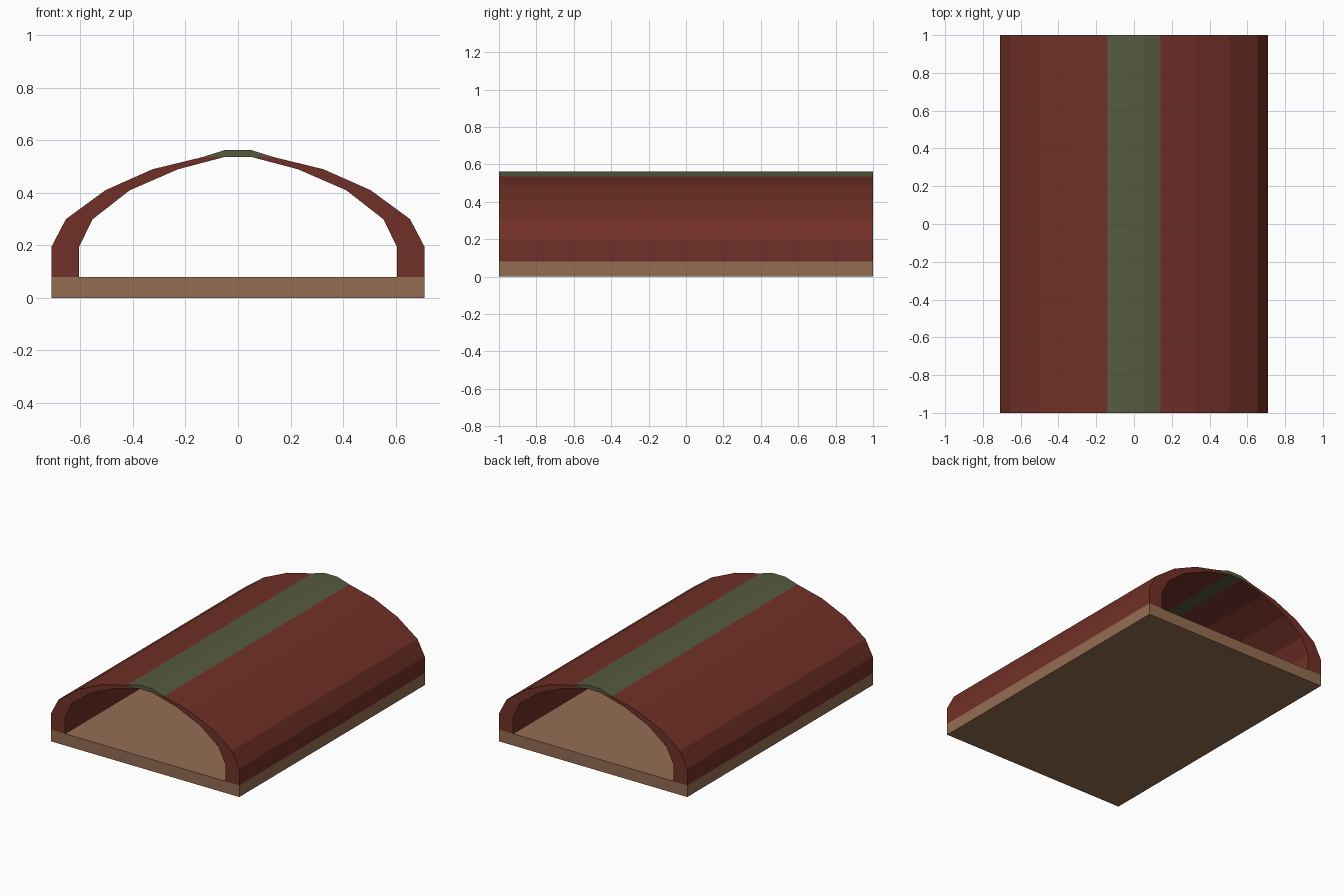
import bpy
import bmesh

if "Cube" in bpy.data.objects:
    bpy.data.objects.remove(bpy.data.objects["Cube"])


def material(name, rgb):
    m = bpy.data.materials.new(name)
    m.diffuse_color = (*rgb, 1.0)
    m.use_nodes = True
    m.node_tree.nodes["Principled BSDF"].inputs["Base Color"].default_value = m.diffuse_color
    return m


RED = material("dark red", (0.165, 0.030, 0.020))
GREEN = material("moss green", (0.092, 0.105, 0.052))
WOOD = material("wood brown", (0.300, 0.152, 0.086))

BASE_TOP = 0.08
HALF_LENGTH = 1.0


def extrude_profile(name, points, mat):
    """Extrude an x-z outline along the full length, closed by end caps."""
    bm = bmesh.new()
    face = bm.faces.new([bm.verts.new((x, -HALF_LENGTH, z)) for x, z in points])
    out = bmesh.ops.extrude_face_region(bm, geom=[face])
    moved = [v for v in out["geom"] if isinstance(v, bmesh.types.BMVert)]
    bmesh.ops.translate(bm, verts=moved, vec=(0, 2 * HALF_LENGTH, 0))
    bmesh.ops.recalc_face_normals(bm, faces=bm.faces)
    mesh = bpy.data.meshes.new(name)
    bm.to_mesh(mesh)
    bm.free()
    mesh.materials.append(mat)
    obj = bpy.data.objects.new(name, mesh)
    bpy.context.collection.objects.link(obj)
    return obj


# Flat wooden floor
extrude_profile("floor_slab", [(-0.71, 0), (0.71, 0), (0.71, BASE_TOP), (-0.71, BASE_TOP)], WOOD)

# Curved roof shell, one half per side, tapering towards the ridge
outer = [(0.71, BASE_TOP), (0.71, 0.195), (0.655, 0.30), (0.505, 0.41), (0.325, 0.49), (0.14, 0.535)]
inner = [(0.605, BASE_TOP), (0.605, 0.195), (0.553, 0.30), (0.412, 0.41), (0.228, 0.49), (0.05, 0.537)]
for side, label in ((1, "right"), (-1, "left")):
    extrude_profile(label + "_roof_shell", [(side * x, z) for x, z in outer + inner[::-1]], RED)

# Green strip along the ridge
extrude_profile("ridge_strip", [(-0.14, 0.535), (-0.05, 0.537), (0.05, 0.537),
                                (0.14, 0.535), (0.05, 0.563), (-0.05, 0.563)], GREEN)
